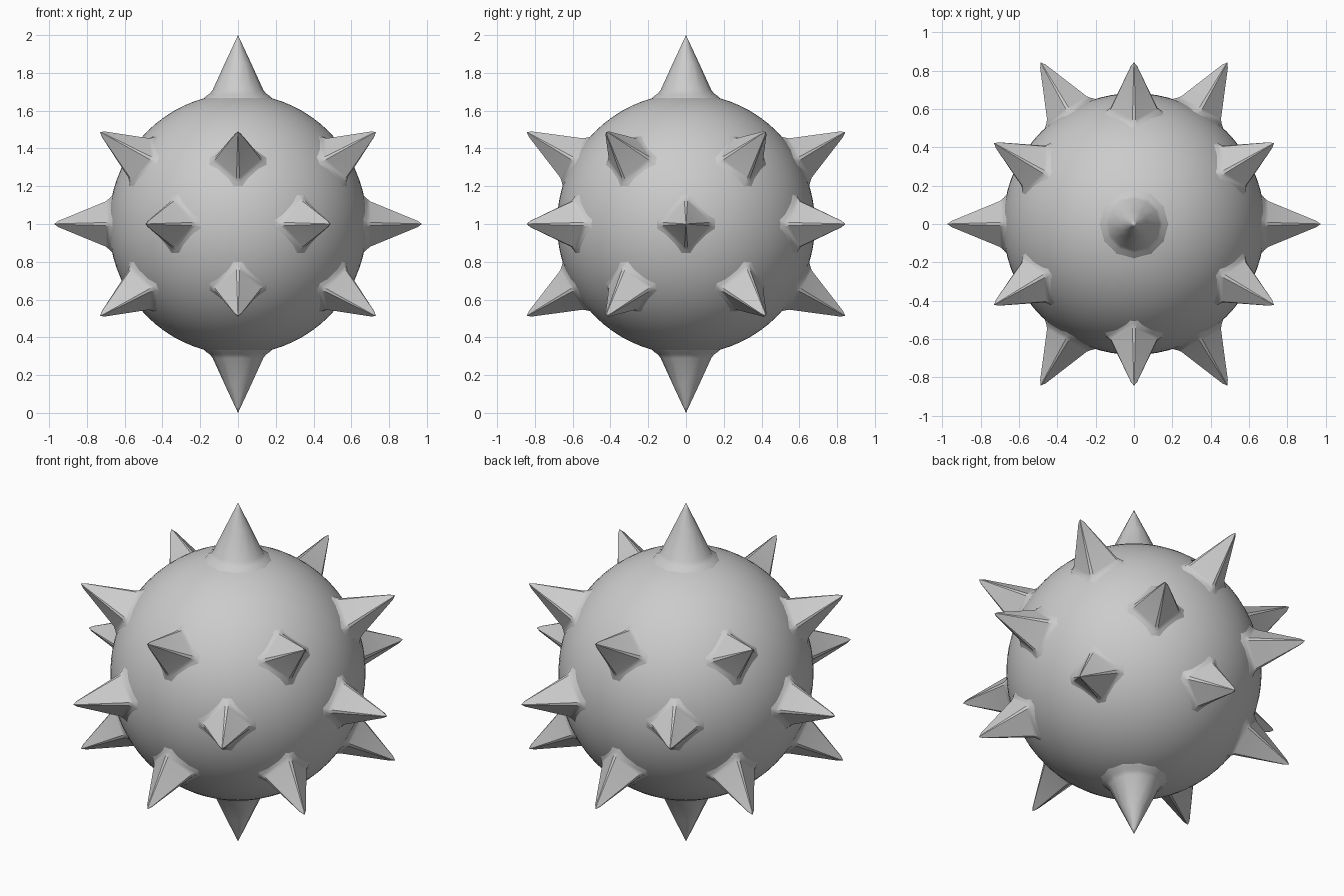
import bpy, bmesh
from math import sin, cos, radians, pi
from mathutils import Vector

if "Cube" in bpy.data.objects:
    bpy.data.objects.remove(bpy.data.objects["Cube"])

CENTRE = Vector((0, 0, 1))


def finish(name, bm):
    bmesh.ops.recalc_face_normals(bm, faces=bm.faces)
    mesh = bpy.data.meshes.new(name)
    bm.to_mesh(mesh)
    bm.free()
    ob = bpy.data.objects.new(name, mesh)
    bpy.context.collection.objects.link(ob)
    bpy.ops.object.select_all(action='DESELECT')
    ob.select_set(True)
    bpy.context.view_layer.objects.active = ob
    bpy.ops.object.shade_smooth_by_angle(angle=radians(35))
    return ob


def spike(name, lon, lat, profile, tip, sides):
    """Spike along a longitude/latitude direction; profile = (distance, radius, rounding in degrees)."""
    lon, lat = radians(lon), radians(lat)
    axis = Vector((cos(lat) * cos(lon), cos(lat) * sin(lon), sin(lat)))
    east = Vector((-sin(lon), cos(lon), 0))
    north = axis.cross(east)
    bm = bmesh.new()
    rings = []
    for dist, rad, rounding in profile:
        offsets = (-rounding, rounding) if rounding else (0,)
        ring = []
        for k in range(sides):
            for off in offsets:
                a = 2 * pi * k / sides + radians(off)
                p = CENTRE + axis * dist + (east * cos(a) + north * sin(a)) * rad
                ring.append(bm.verts.new(p))
        rings.append(ring)
    n = len(rings[0])
    for lower, upper in zip(rings, rings[1:]):
        for i in range(n):
            j = (i + 1) % n
            bm.faces.new((lower[i], lower[j], upper[j], upper[i]))
    # Pointed end and closed hidden base
    apex = bm.verts.new(CENTRE + axis * tip)
    for i in range(n):
        bm.faces.new((rings[-1][i], rings[-1][(i + 1) % n], apex))
    bm.faces.new(rings[0])
    return finish(name, bm)


# Round body
bm = bmesh.new()
bmesh.ops.create_uvsphere(bm, u_segments=72, v_segments=36, radius=1)
for v in bm.verts:
    v.co = Vector((v.co.x * 0.683, v.co.y * 0.683, v.co.z * 0.69)) + CENTRE
finish("body", bm)

# Four-sided spikes with a small flare at the foot: equator and two staggered rings
square = [(0.635, 0.185, 14), (0.662, 0.158, 9), (0.68, 0.137, 5),
          (0.70, 0.12, 4), (0.95, 0.017, 5)]
for label, start, lat in (("middle", 0, 0), ("upper", 30, 30), ("lower", 30, -30)):
    for i in range(6):
        spike(f"{label}_spike_{i + 1}", start + 60 * i, lat, square, 0.974, 4)

# Twelve-sided cones at the poles
cone = [(0.655, 0.19, 0), (0.678, 0.168, 0), (0.69, 0.149, 0),
        (0.71, 0.134, 0), (0.85, 0.07, 0), (0.97, 0.014, 0)]
spike("top_spike", 0, 90, cone, 1.0, 12)
spike("bottom_spike", 0, -90, cone, 1.0, 12)
